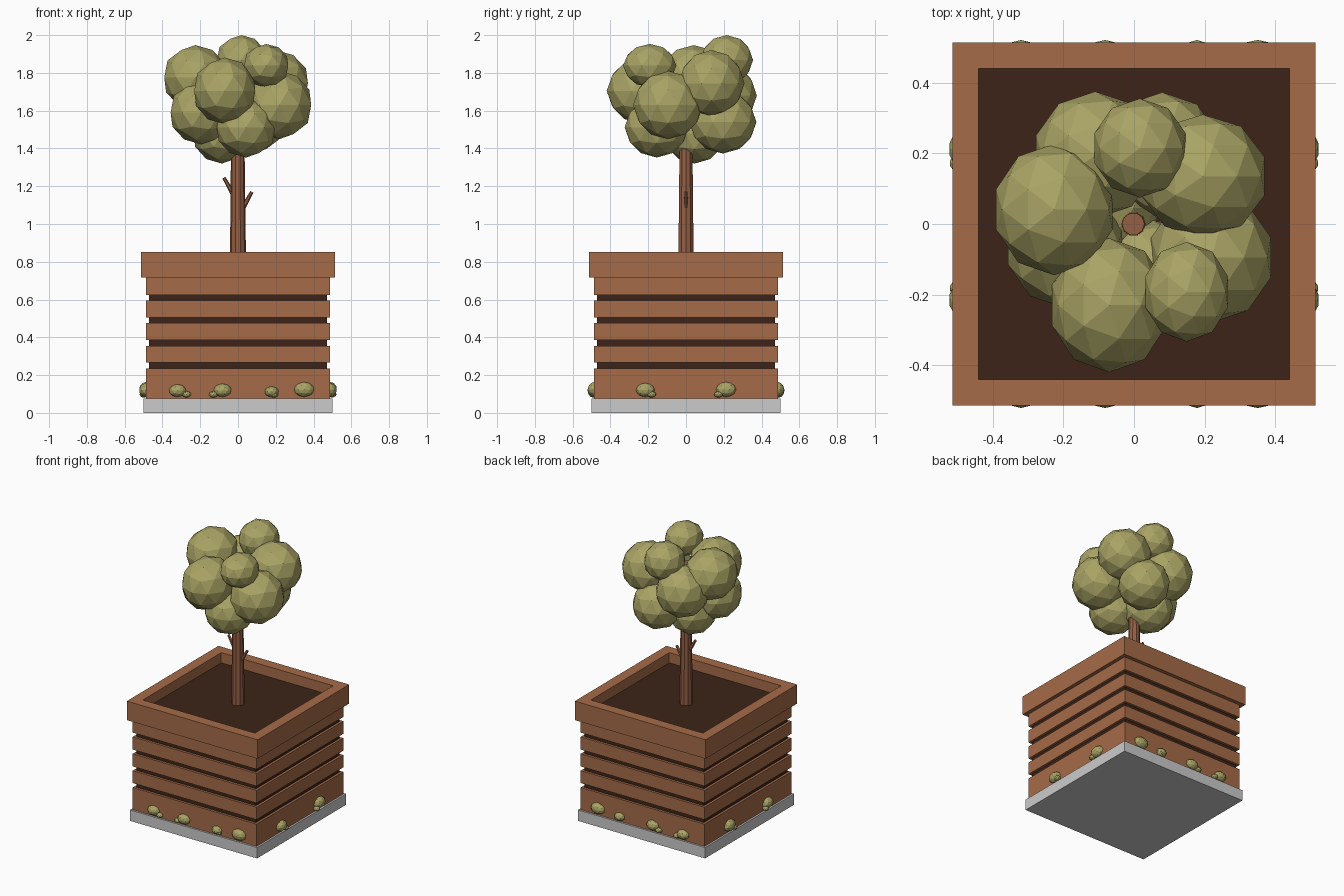
import bpy, bmesh, math, random
from mathutils import Vector

if "Cube" in bpy.data.objects:
    bpy.data.objects.remove(bpy.data.objects["Cube"])

random.seed(4)


def material(name, rgb):
    m = bpy.data.materials.new(name)
    m.diffuse_color = (*rgb, 1)
    m.use_nodes = True
    m.node_tree.nodes["Principled BSDF"].inputs["Base Color"].default_value = m.diffuse_color
    return m


wood = material("wood", (0.38, 0.147, 0.065))
soil = material("dark_soil", (0.045, 0.017, 0.009))
leaf = material("leaf", (0.40, 0.37, 0.13))
bark = material("bark", (0.30, 0.115, 0.055))


def box(name, half, z0, z1, mat=None):
    bpy.ops.mesh.primitive_cube_add(size=1, location=(0, 0, (z0 + z1) / 2))
    o = bpy.context.object
    o.name = name
    o.scale = (2 * half, 2 * half, z1 - z0)
    if mat:
        o.data.materials.append(mat)


def square_ring(name, outer, inner, z0, z1, mat):
    # rectangular section swept round a square
    bm = bmesh.new()
    corners = [(-1, -1), (1, -1), (1, 1), (-1, 1)]
    section = [(outer, z0), (outer, z1), (inner, z1), (inner, z0)]
    v = [[bm.verts.new((cx * r, cy * r, z)) for r, z in section] for cx, cy in corners]
    for i in range(4):
        for j in range(4):
            a, b, k = v[i], v[(i + 1) % 4], (j + 1) % 4
            bm.faces.new((a[j], b[j], b[k], a[k]))
    bmesh.ops.recalc_face_normals(bm, faces=bm.faces)
    me = bpy.data.meshes.new(name)
    bm.to_mesh(me)
    bm.free()
    me.materials.append(mat)
    bpy.context.collection.objects.link(bpy.data.objects.new(name, me))


def blob(name, loc, scale, turn=0.0):
    bpy.ops.mesh.primitive_ico_sphere_add(subdivisions=2, radius=1, location=loc)
    o = bpy.context.object
    o.name = name
    o.scale = scale
    o.rotation_euler.z = turn
    o.data.materials.append(leaf)


def limb(name, a, b, r0, r1, sides):
    a, b = Vector(a), Vector(b)
    bpy.ops.mesh.primitive_cone_add(vertices=sides, radius1=r0, radius2=r1,
                                    depth=(b - a).length, location=(a + b) / 2)
    o = bpy.context.object
    o.name = name
    o.rotation_euler = (b - a).to_track_quat('Z', 'Y').to_euler()
    o.data.materials.append(bark)


# planter
box("base_slab", 0.50, 0, 0.077)
box("soil_core", 0.47, 0.077, 0.78, soil)
planks = [(0.077, 0.235), (0.267, 0.355), (0.385, 0.475), (0.505, 0.595), (0.625, 0.717)]
for i, (z0, z1) in enumerate(planks):
    square_ring(f"plank_{i + 1}", 0.487, 0.46, z0, z1, wood)
square_ring("top_rim", 0.514, 0.44, 0.717, 0.852, wood)

# trunk and twigs
limb("trunk", (0, 0, 0.76), (-0.002, 0, 1.78), 0.043, 0.032, 10)
limb("left_twig", (-0.02, 0, 1.15), (-0.075, 0, 1.245), 0.014, 0.009, 6)
limb("right_twig", (0.02, 0, 1.075), (0.073, 0, 1.17), 0.014, 0.009, 6)

# crown: centre and radii of each leaf ball
crown = [
    ((-0.226, 0.041, 1.775), (0.173, 0.186, 0.172)),
    ((-0.070, -0.230, 1.705), (0.170, 0.190, 0.176)),
    ((0.149, -0.192, 1.838), (0.123, 0.141, 0.115)),
    ((0.017, 0.215, 1.868), (0.135, 0.140, 0.132)),
    ((0.195, 0.135, 1.745), (0.184, 0.175, 0.176)),
    ((0.218, -0.095, 1.630), (0.178, 0.185, 0.181)),
    ((-0.110, 0.195, 1.680), (0.176, 0.180, 0.176)),
    ((0.080, 0.195, 1.540), (0.168, 0.178, 0.167)),
    ((-0.195, -0.060, 1.590), (0.170, 0.178, 0.168)),
    ((0.043, -0.155, 1.512), (0.163, 0.170, 0.160)),
    ((-0.085, 0.045, 1.480), (0.158, 0.168, 0.160)),
]
for i, (loc, rad) in enumerate(crown):
    blob(f"leaf_ball_{i + 1}", loc, rad)

# moss clumps along the foot, matched on opposite sides: offset, size, small clump offset
front_moss = [(-0.32, 0.046, -0.272), (-0.082, 0.048, -0.13), (0.178, 0.038, 0.19), (0.35, 0.054, None)]
side_moss = [(-0.215, 0.05, -0.182), (0.212, 0.054, 0.172)]
for s in (-1, 1):
    for t, r, t2 in front_moss:
        blob("moss", (t, s * 0.485, 0.084 + 0.74 * r), (r, 0.036, 0.74 * r))
        if t2 is not None:
            blob("small_moss", (t2, s * 0.49, 0.098), (0.024, 0.024, 0.017))
    for t, r, t2 in side_moss:
        blob("moss", (s * 0.488, t, 0.084 + 0.74 * r), (0.036, r, 0.74 * r))
        blob("small_moss", (s * 0.498, t2, 0.098), (0.024, 0.024, 0.017))
